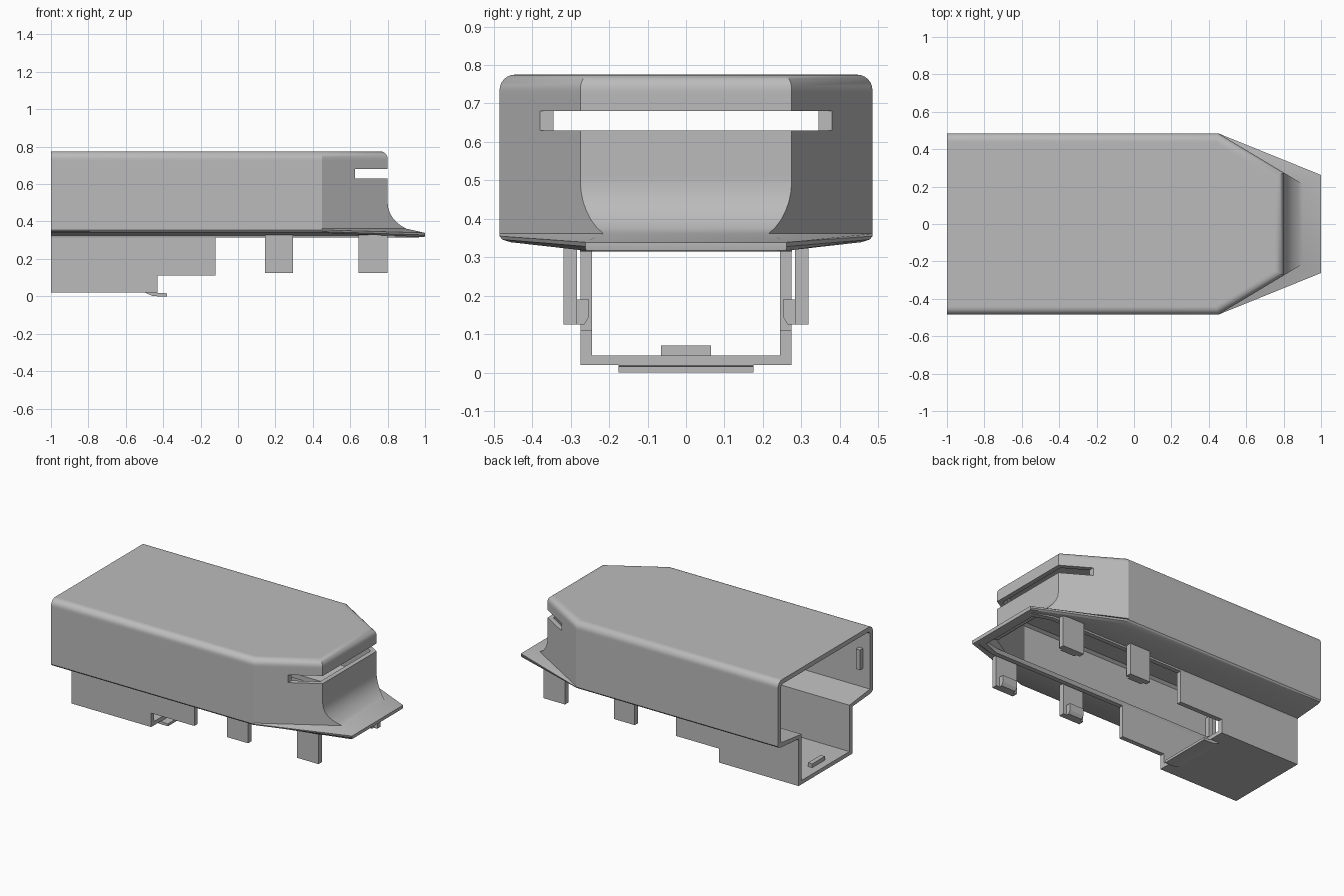
import bpy, bmesh, math

if "Cube" in bpy.data.objects:
    bpy.data.objects.remove(bpy.data.objects["Cube"])

mat = bpy.data.materials.new("light grey plastic")
mat.diffuse_color = (0.5, 0.5, 0.5, 1)
mat.use_nodes = True
mat.node_tree.nodes["Principled BSDF"].inputs["Base Color"].default_value = mat.diffuse_color


def finish(bm, name):
    bmesh.ops.recalc_face_normals(bm, faces=bm.faces[:])
    me = bpy.data.meshes.new(name)
    bm.to_mesh(me)
    bm.free()
    me.materials.append(mat)
    ob = bpy.data.objects.new(name, me)
    bpy.context.collection.objects.link(ob)
    return ob


def box(name, x0, x1, y0, y1, z0, z1):
    return prism(name, [(x0, z0), (x1, z0), (x1, z1), (x0, z1)], y0, y1)


def prism(name, pts, a, b, axis="y"):
    """Extrude an outline along y (outline in x, z) or along x (outline in y, z)."""
    bm = bmesh.new()
    make = (lambda p, t: (p[0], t, p[1])) if axis == "y" else (lambda p, t: (t, p[0], p[1]))
    lo = [bm.verts.new(make(p, a)) for p in pts]
    hi = [bm.verts.new(make(p, b)) for p in pts]
    n = len(pts)
    bm.faces.new(lo)
    bm.faces.new(hi[::-1])
    for i in range(n):
        bm.faces.new((lo[i], lo[(i + 1) % n], hi[(i + 1) % n], hi[i]))
    return finish(bm, name)


def ring(wy, wz, cx, fx, fy, fz):
    """Half-open plan outline: straight sides, tapered corners, front edge."""
    half = [(-1, wy, wz), (cx, wy, wz), (fx, fy, fz)]
    return half + [(x, -y, z) for x, y, z in reversed(half)]


def wall(d, z, f=0.8):
    """Plan outline of the housing wall, inset by d, with the front at x = f."""
    nx, ny = 0.5145, 0.8575
    c = nx * 0.45 + ny * 0.485 - d
    w = 0.485 - d
    return ring(w, z, (c - ny * w) / nx, f - d, (c - nx * (f - d)) / ny, z)


# Housing: outer skin from the roof down, round the bottom rim and back up inside
R = 0.04
rings = [wall(R + 0.01, 0.775)]
for i in range(7):
    a = math.radians(15 * i)
    rings.append(wall(R * (1 - math.sin(a)), 0.735 + R * math.cos(a)))
rings += [wall(0, 0.725), wall(0, 0.51)]
sweep = [(1 - 0.2 * math.cos(math.radians(t)), 0.5 - 0.16 * math.sin(math.radians(t)))
         for t in range(0, 61, 10)]
rings += [wall(0, z, f) for f, z in sweep]
rings += [
    ring(0.485, 0.355, 0.45, 1.0, 0.262, 0.339),   # flared lip
    ring(0.478, 0.346, 0.45, 1.0, 0.262, 0.328),
    ring(0.455, 0.339, 0.45, 0.998, 0.26, 0.317),
    ring(0.278, 0.325, 0.84, 0.97, 0.24, 0.316),   # underside
    ring(0.275, 0.315, 0.84, 0.965, 0.235, 0.315),
    ring(0.245, 0.315, 0.83, 0.94, 0.205, 0.315),  # bottom opening
    ring(0.245, 0.345, 0.83, 0.94, 0.205, 0.335),
]
rings += [wall(0.03, z + 0.008, f) for f, z in reversed(sweep)]
rings += [wall(0.03, 0.73), wall(0.045, 0.745)]

bm = bmesh.new()
vs = [[bm.verts.new(p) for p in r] for r in rings]
for a, b in zip(vs, vs[1:]):
    for i in range(5):
        bm.faces.new((a[i], a[i + 1], b[i + 1], b[i]))
bm.faces.new(vs[0])
bm.faces.new(vs[-1])
bm.faces.new([r[0] for r in vs] + [r[-1] for r in reversed(vs)])  # open-end rim
housing = finish(bm, "housing")

# Slot through the nose
cutter = box("slot_cutter", 0.625, 1.2, -0.6, 0.6, 0.63, 0.68)
cutter.hide_render = True
mod = housing.modifiers.new("slot", "BOOLEAN")
mod.object = cutter
mod.operation = "DIFFERENCE"
mod.solver = "EXACT"
bpy.context.view_layer.objects.active = housing
housing.select_set(True)
bpy.ops.object.modifier_apply(modifier="slot")
bpy.data.objects.remove(cutter)
bpy.ops.object.shade_smooth_by_angle(angle=math.radians(25))

# Lower channel: floor, stepped side walls, latch and stop rib
box("channel_floor", -1, -0.43, -0.245, 0.245, 0.02, 0.045)
for s, side in ((1, "left"), (-1, "right")):
    prism("channel_wall_" + side,
          [(-1, 0.02), (-0.43, 0.02), (-0.43, 0.11), (-0.12, 0.11), (-0.12, 0.33), (-1, 0.33)],
          s * 0.245, s * 0.275)
    # Stop rib inside the housing opening
    box("side_rib_" + side, -0.95, -0.92, s * 0.425, s * 0.458, 0.49, 0.62)
    # Clip legs with inward hooks
    for x0, x1, pos in ((0.145, 0.295, "rear"), (0.645, 0.8, "front")):
        box(f"clip_leg_{pos}_{side}", x0, x1, s * 0.283, s * 0.318, 0.125, 0.34)
        hook = [(0.284, 0.19), (0.252, 0.19), (0.252, 0.145), (0.265, 0.125), (0.284, 0.125)]
        prism(f"clip_hook_{pos}_{side}", [(s * y, z) for y, z in hook],
              x0 + 0.025, x1 - 0.025, "x")
box("floor_rib", -0.95, -0.92, -0.065, 0.065, 0.044, 0.07)
prism("latch", [(-0.5, 0.021), (-0.46, 0.003), (-0.43, 0.0), (-0.38, 0.0), (-0.38, 0.016),
                (-0.43, 0.018), (-0.431, 0.03)], -0.175, 0.175)
